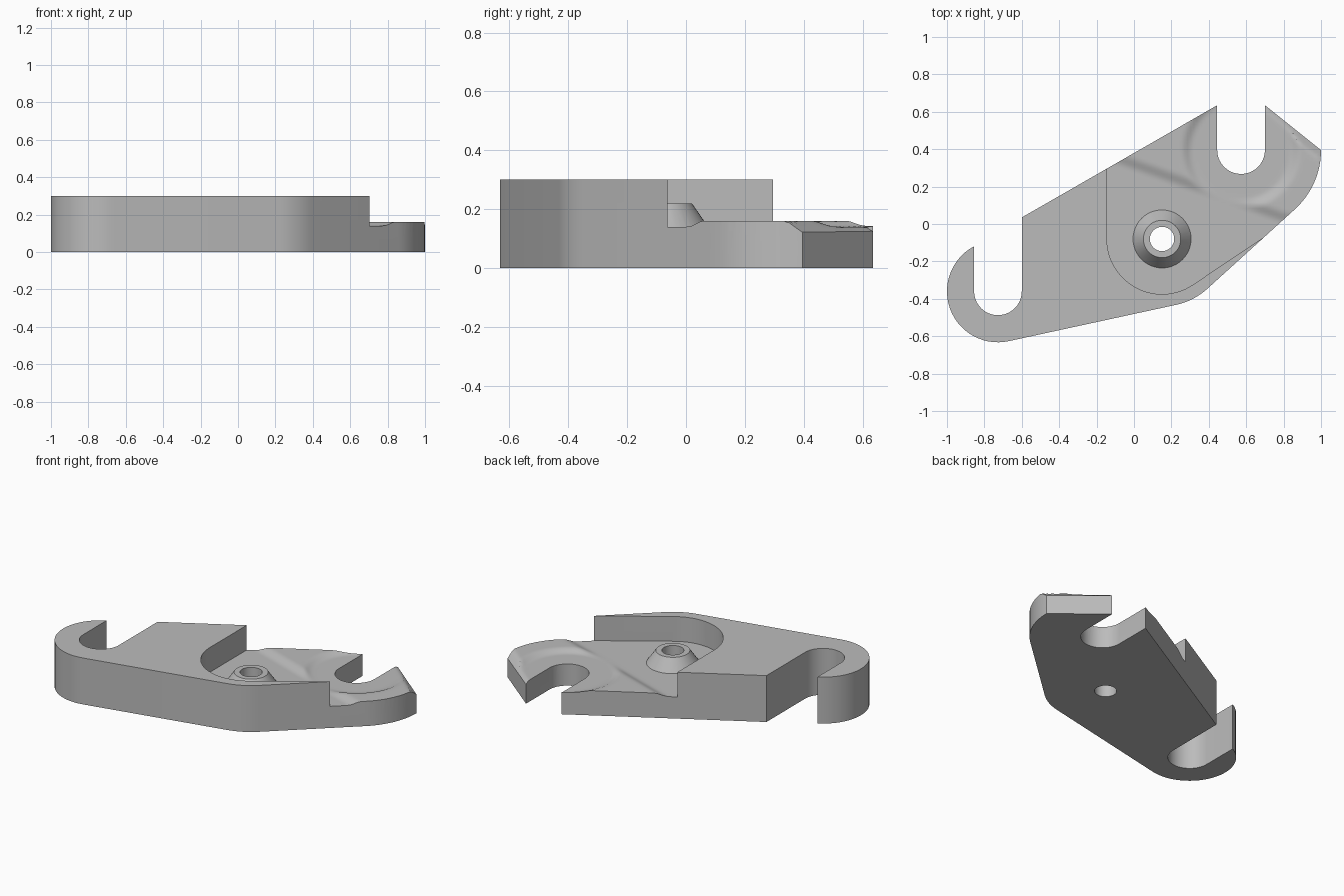
import bpy, bmesh
from math import cos, sin, radians, hypot

cube = bpy.data.objects.get("Cube")
if cube:
    bpy.data.objects.remove(cube, do_unlink=True)

SLOT_L = (-0.7275, -0.36)
SLOT_R = (0.5725, 0.395)
BOSS = (0.15, -0.08)
SLOT_RADIUS = 0.1275


def arc(centre, r, start, end, n=20):
    angles = [radians(start + (end - start) * i / n) for i in range(n + 1)]
    return [(centre[0] + r * cos(a), centre[1] + r * sin(a)) for a in angles]


def finish(bm, name):
    bmesh.ops.recalc_face_normals(bm, faces=bm.faces)
    mesh = bpy.data.meshes.new(name)
    bm.to_mesh(mesh)
    bm.free()
    obj = bpy.data.objects.new(name, mesh)
    bpy.context.collection.objects.link(obj)
    return obj


def prism(name, points, z0, z1):
    bm = bmesh.new()
    face = bm.faces.new([bm.verts.new((x, y, z0)) for x, y in points])
    top = bmesh.ops.extrude_face_region(bm, geom=[face])["geom"]
    verts = [v for v in top if isinstance(v, bmesh.types.BMVert)]
    bmesh.ops.translate(bm, verts=verts, vec=(0, 0, z1 - z0))
    return finish(bm, name)


def frustum(name, r0, r1, z0, z1):
    bm = bmesh.new()
    bmesh.ops.create_cone(bm, cap_ends=True, segments=48, radius1=r0, radius2=r1, depth=z1 - z0)
    bmesh.ops.translate(bm, verts=bm.verts, vec=(*BOSS, (z0 + z1) / 2))
    return finish(bm, name)


def combine(target, tool, operation):
    mod = target.modifiers.new("combine", "BOOLEAN")
    mod.operation, mod.object, mod.solver = operation, tool, "EXACT"
    bpy.context.view_layer.objects.active = target
    bpy.ops.object.modifier_apply(modifier=mod.name)
    bpy.data.objects.remove(tool, do_unlink=True)


def ramp(t):
    t = min(max(t, 0), 1)
    return t * t * (3 - 2 * t)


def floor_height(x, y):
    # Raised land, dished around the right slot and around the boss
    ring = ramp((hypot(x - SLOT_R[0], y - SLOT_R[1]) - 0.26) / 0.06)
    land = ramp(((x - 0.15) * 0.334 + (y - 0.23) * 0.943) / 0.07)
    # Chamfer along the tip of the right arm
    chamfer = 0.125 + 0.9 * ((1 - x) * 0.633 + (0.39 - y) * 0.775)
    return min(0.14 + 0.02 * ring * land, max(chamfer, 0.06))


# Plate outline with both open slots
outline = arc(SLOT_L, 0.2725, 118, 282.5, 28)
outline += arc(BOSS, 0.36, -77.5, -48, 8)
outline += arc(SLOT_R, 0.4275, -48, 0, 12)
outline += [(0.70, 0.635)]
outline += arc(SLOT_R, SLOT_RADIUS, 0, -180)
outline += [(0.445, 0.635), (-0.60, 0.035)]
outline += arc(SLOT_L, SLOT_RADIUS, 0, -180)
plate = prism("bracket_plate", outline, 0, 0.3)

# Recess with a sculpted floor
recess = prism("recess_cutter",
               arc(BOSS, 0.295, 180, 304, 28) + [(1.2, 0.27), (1.2, 0.9), (-0.145, 0.9)],
               0.02, 0.4)
bm = bmesh.new()
bmesh.ops.create_grid(bm, x_segments=90, y_segments=90, size=0.75)
bmesh.ops.translate(bm, verts=bm.verts, vec=(0.52, 0.2, 0))
for v in bm.verts:
    v.co.z = floor_height(v.co.x, v.co.y)
lid = bmesh.ops.extrude_face_region(bm, geom=bm.faces[:])["geom"]
for v in lid:
    if isinstance(v, bmesh.types.BMVert):
        v.co.z = 0.5
floor_block = finish(bm, "floor_cutter")
combine(recess, floor_block, "INTERSECT")
combine(plate, recess, "DIFFERENCE")

# Conical boss and its through hole
combine(plate, frustum("boss", 0.169, 0.10, 0.12, 0.22), "UNION")
combine(plate, frustum("hole_cutter", 0.065, 0.065, -0.1, 0.4), "DIFFERENCE")

# Single grey finish
grey = bpy.data.materials.new("plain grey")
grey.use_nodes = True
colour = (0.5, 0.5, 0.5, 1)
grey.diffuse_color = colour
grey.node_tree.nodes["Principled BSDF"].inputs["Base Color"].default_value = colour
plate.data.materials.clear()
plate.data.materials.append(grey)

bpy.ops.object.select_all(action="DESELECT")
plate.select_set(True)
bpy.context.view_layer.objects.active = plate
bpy.ops.object.shade_smooth_by_angle(angle=radians(30))
